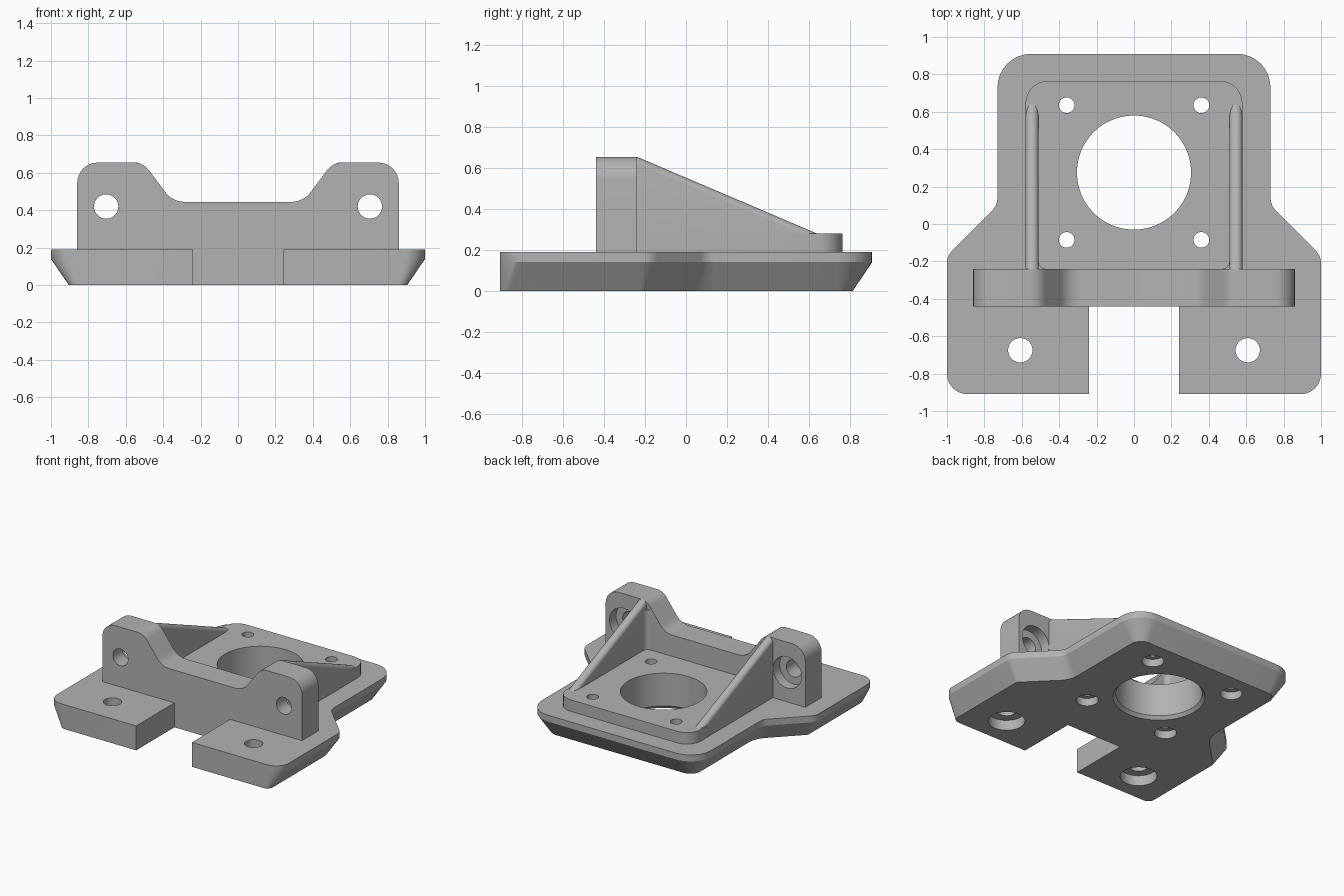
import bpy, bmesh, math
from mathutils import Vector

old = bpy.data.objects.get("Cube")
if old:
    bpy.data.objects.remove(old, do_unlink=True)

grey = bpy.data.materials.new("plain_grey")
grey.use_nodes = True
colour = (0.45, 0.45, 0.45, 1)
grey.diffuse_color = colour
grey.node_tree.nodes["Principled BSDF"].inputs["Base Color"].default_value = colour


def rounded(corners, steps=8):
    """Closed 2D outline from (x, y, radius) corners."""
    out = []
    for i, (x, y, r) in enumerate(corners):
        p = Vector((x, y))
        if r == 0:
            out.append(p)
            continue
        a = (Vector(corners[i - 1][:2]) - p).normalized()
        b = (Vector(corners[(i + 1) % len(corners)][:2]) - p).normalized()
        half = a.angle(b) / 2
        centre = p + (a + b).normalized() * r / math.sin(half)
        start = p + a * r / math.tan(half) - centre
        end = p + b * r / math.tan(half) - centre
        sweep = math.pi - 2 * half
        for k in range(steps + 1):
            t = k / steps
            s = (start * math.sin((1 - t) * sweep) + end * math.sin(t * sweep)) / math.sin(sweep)
            out.append(centre + s)
    return out


def mirrored(half):
    return half + [(-x, y, r) for x, y, r in reversed(half)]


def flat(outline, z):
    return [(p[0], p[1], z) for p in outline]


def upright(outline, y):
    return [(p[0], y, p[1]) for p in outline]


def loft(name, loops):
    """Solid skinned through matching loops, capped at both ends."""
    bm = bmesh.new()
    rings = [[bm.verts.new(p) for p in loop] for loop in loops]
    n = len(rings[0])
    for a, b in zip(rings, rings[1:]):
        for i in range(n):
            j = (i + 1) % n
            bm.faces.new((a[i], a[j], b[j], b[i]))
    bm.faces.new(list(reversed(rings[0])))
    bm.faces.new(rings[-1])
    bmesh.ops.recalc_face_normals(bm, faces=bm.faces)
    mesh = bpy.data.meshes.new(name)
    bm.to_mesh(mesh)
    bm.free()
    mesh.materials.append(grey)
    obj = bpy.data.objects.new(name, mesh)
    bpy.context.collection.objects.link(obj)
    return obj


def bore(cx, cy, steps, place=flat, sides=48):
    """Stepped round cutter from (radius, position) pairs."""
    turn = [2 * math.pi * i / sides for i in range(sides)]
    loops = [place([(cx + r * math.cos(t), cy + r * math.sin(t)) for t in turn], d)
             for r, d in steps]
    cutter = loft("hole_cutter", loops)
    cutter.hide_render = True
    return cutter


def activate(obj):
    bpy.ops.object.select_all(action="DESELECT")
    obj.select_set(True)
    bpy.context.view_layer.objects.active = obj


def cut(obj, cutters):
    activate(obj)
    for c in cutters:
        mod = obj.modifiers.new("hole", "BOOLEAN")
        mod.operation, mod.solver, mod.object = "DIFFERENCE", "EXACT", c
        bpy.ops.object.modifier_apply(modifier=mod.name)


# Base plate with a front slot and an undercut along the sides and back
top = rounded(mirrored([(.24, -.44, 0), (.24, -.91, 0), (1, -.91, .11),
                        (1, -.17, .1), (.73, .1, .1), (.73, .91, .18)]))
foot = rounded(mirrored([(.24, -.44, 0), (.24, -.91, 0), (.905, -.91, .05),
                         (.905, -.209, .03), (.635, .061, .18), (.635, .815, .085)]))
base = loft("base_plate", [flat(foot, 0), flat(top, .14), flat(top, .19)])

# Raised mounting pad
pad_outline = rounded(mirrored([(.58, -.24, 0), (.58, .765, .12)]))
pad = loft("mounting_pad", [flat(pad_outline, .19), flat(pad_outline, .28)])

# Upright wall with two ears
wall_outline = rounded(mirrored([(.86, .19, 0), (.86, .655, .11),
                                 (.507, .655, .1), (.35, .445, .13)]))
wall = loft("upright_wall", [upright(wall_outline, -.44), upright(wall_outline, -.24)])
parts = [base, pad, wall]

# Sloping side ribs with round tops, and fillets where they meet the wall
for side, word in ((1, "left"), (-1, "right")):
    def section(height):
        return rounded([(side * .51, .24, 0), (side * .58, .24, 0),
                        (side * .58, height, .0345), (side * .51, height, .0345)])
    parts.append(loft(word + "_rib", [upright(section(.655), -.24),
                                      upright(section(.28), .64)]))
    arc = rounded([(side * .47, -.24, 0), (side * .51, -.24, 0), (side * .51, -.2, 0)])
    for k in range(1, 6):
        t = k / 6 * math.pi / 2
        arc.append(Vector((side * (.47 + .04 * math.cos(t)), -.2 - .04 * math.sin(t))))
    parts.append(loft(word + "_fillet", [flat(arc, .28), flat(arc, .59)]))

# Central opening and four counterbored screw holes
shared = [bore(0, .275, [(.345, -.02), (.325, 0), (.305, .025), (.305, .4)], sides=96)]
for sx in (-1, 1):
    for sy in (-1, 1):
        shared.append(bore(sx * .36, .275 + sy * .36,
                           [(.078, -.05), (.078, .06), (.042, .06), (.042, .4)]))
# Counterbored holes in the front tabs and in the ears
tabs = [bore(s * .608, -.675, [(.13, -.05), (.13, .08), (.065, .08), (.065, .3)])
        for s in (-1, 1)]
ears = [bore(s * .705, .42, [(.065, -.6), (.065, -.32), (.122, -.32), (.122, -.1)], upright)
        for s in (-1, 1)]

cut(base, shared + tabs)
cut(pad, shared)
cut(wall, ears)
for c in shared + tabs + ears:
    bpy.data.objects.remove(c, do_unlink=True)

for obj in parts:
    activate(obj)
    bpy.ops.object.shade_smooth_by_angle(angle=math.radians(25))
